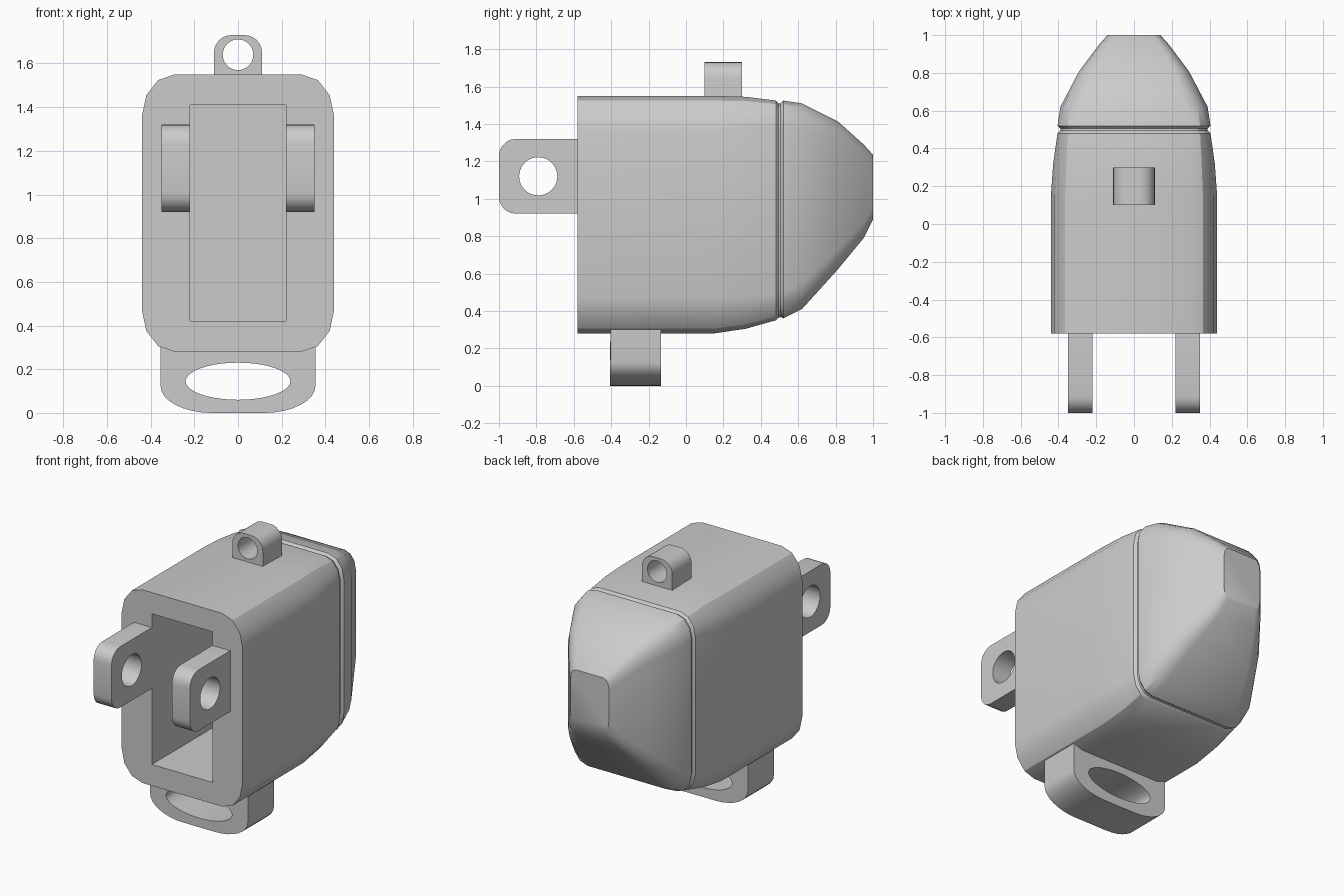
import bpy, bmesh, math
from mathutils import Matrix

cube = bpy.data.objects.get("Cube")
if cube:
    bpy.data.objects.remove(cube, do_unlink=True)

grey = bpy.data.materials.new("light grey")
grey.use_nodes = True
grey.diffuse_color = (0.6, 0.6, 0.6, 1)
grey.node_tree.nodes["Principled BSDF"].inputs["Base Color"].default_value = (0.6, 0.6, 0.6, 1)


def activate(ob):
    bpy.ops.object.select_all(action='DESELECT')
    ob.select_set(True)
    bpy.context.view_layer.objects.active = ob


def add(name, data):
    ob = bpy.data.objects.new(name, data)
    bpy.context.collection.objects.link(ob)
    data.materials.append(grey)
    activate(ob)
    return ob


def corner(cx, cz, rx, rz, start, steps):
    """Quarter ellipse from the start angle, counter-clockwise."""
    angles = [math.radians(start + 90 * i / steps) for i in range(steps + 1)]
    return [(cx + rx * math.cos(a), cz + rz * math.sin(a)) for a in angles]


def rounded(hw, z0, z1, rx, rz, steps=3):
    pts = corner(hw - rx, z1 - rz, rx, rz, 0, steps)
    pts += corner(rx - hw, z1 - rz, rx, rz, 90, steps)
    pts += corner(rx - hw, z0 + rz, rx, rz, 180, steps)
    return pts + corner(hw - rx, z0 + rz, rx, rz, 270, steps)


def ellipse(cx, cz, rx, rz, n=40):
    return [(cx + rx * math.cos(math.tau * i / n), cz + rz * math.sin(math.tau * i / n))
            for i in range(n)]


def loft(name, sections):
    """Skin rounded rectangles (y, half width, bottom, top, rx, rz) along y."""
    bm = bmesh.new()
    rings = [[bm.verts.new((x, y, z)) for x, z in rounded(*shape)]
             for y, *shape in sections]
    for a, b in zip(rings, rings[1:]):
        for i in range(len(a)):
            j = (i + 1) % len(a)
            bm.faces.new((a[i], a[j], b[j], b[i]))
    bm.faces.new(rings[0])
    bm.faces.new(rings[-1])
    bmesh.ops.recalc_face_normals(bm, faces=bm.faces)
    me = bpy.data.meshes.new(name)
    bm.to_mesh(me)
    bm.free()
    return add(name, me)


def pierced_plate(name, outline, hole, thickness, matrix):
    """Flat outline with a hole, given thickness about its middle plane."""
    cu = bpy.data.curves.new(name, 'CURVE')
    cu.dimensions = '2D'
    cu.fill_mode = 'BOTH'
    cu.extrude = thickness / 2
    for pts in (outline, hole):
        sp = cu.splines.new('POLY')
        sp.points.add(len(pts) - 1)
        for p, (u, v) in zip(sp.points, pts):
            p.co = (u, v, 0, 1)
        sp.use_cyclic_u = True
    ob = add(name, cu)
    ob.matrix_world = matrix
    bpy.ops.object.convert(target='MESH')
    ob = bpy.context.object
    bpy.ops.object.shade_smooth_by_angle(angle=math.radians(35))
    return ob


# Hollow housing, with a stepped neck that leaves the groove before the nose
housing = loft("housing", [
    (-0.58, 0.44, 0.28, 1.55, 0.15, 0.19),
    (0.15, 0.44, 0.28, 1.55, 0.15, 0.19),
    (0.32, 0.428, 0.305, 1.545, 0.14, 0.17),
    (0.48, 0.405, 0.35, 1.525, 0.11, 0.14),
    (0.495, 0.39, 0.365, 1.51, 0.10, 0.13),
    (0.53, 0.385, 0.37, 1.505, 0.10, 0.13),
])

# Rectangular pocket in the front
bm = bmesh.new()
bmesh.ops.create_cube(bm, size=1)
bmesh.ops.transform(bm, verts=bm.verts, matrix=Matrix.Translation((0, -0.15, 0.915))
                    @ Matrix.Diagonal((0.44, 1.1, 0.99, 1)))
me = bpy.data.meshes.new("pocket_cutter")
bm.to_mesh(me)
bm.free()
cutter = add("pocket_cutter", me)
activate(housing)
cut = housing.modifiers.new("pocket", 'BOOLEAN')
cut.object = cutter
cut.solver = 'EXACT'
bpy.ops.object.modifier_apply(modifier=cut.name)
bpy.data.objects.remove(cutter, do_unlink=True)
bpy.ops.object.shade_smooth_by_angle(angle=math.radians(30))

# Tapered nose
nose = loft("nose", [
    (0.505, 0.39, 0.37, 1.51, 0.10, 0.13),
    (0.52, 0.405, 0.36, 1.525, 0.11, 0.14),
    (0.62, 0.39, 0.41, 1.51, 0.11, 0.14),
    (0.81, 0.29, 0.62, 1.415, 0.08, 0.11),
    (0.95, 0.185, 0.79, 1.29, 0.05, 0.08),
    (1.0, 0.14, 0.89, 1.235, 0.04, 0.07),
])
bpy.ops.object.shade_smooth_by_angle(angle=math.radians(30))

# Plate frames: u, v map to x, z facing the front, or to y, z facing the side
facing_front = Matrix.Rotation(math.pi / 2, 4, 'X')
facing_side = Matrix.Rotation(math.pi / 2, 4, 'Z') @ facing_front

# Pair of clevis arms
arm = ([(-0.56, 0.92), (-0.56, 1.32)]
       + corner(-0.91, 1.23, 0.09, 0.09, 90, 5)
       + corner(-0.91, 1.01, 0.09, 0.09, 180, 5))
for name, side in (("left_arm", 1), ("right_arm", -1)):
    pierced_plate(name, arm, ellipse(-0.79, 1.12, 0.102, 0.102), 0.13,
                  Matrix.Translation((side * 0.285, 0, 0)) @ facing_side)

# Small eyelet on top
eyelet = ([(-0.11, 1.5), (0.11, 1.5)]
          + corner(0.03, 1.65, 0.08, 0.08, 0, 6)
          + corner(-0.03, 1.65, 0.08, 0.08, 90, 6))
pierced_plate("top_eyelet", eyelet, ellipse(0, 1.64, 0.07, 0.07), 0.2,
              Matrix.Translation((0, 0.2, 0)) @ facing_front)

# Wide loop underneath
loop = ([(0.355, 0.34), (-0.355, 0.34)]
        + corner(-0.12, 0.125, 0.235, 0.125, 180, 8)
        + corner(0.12, 0.125, 0.235, 0.125, 270, 8))
pierced_plate("bottom_loop", loop, ellipse(0, 0.145, 0.24, 0.085), 0.27,
              Matrix.Translation((0, -0.27, 0)) @ facing_front)
